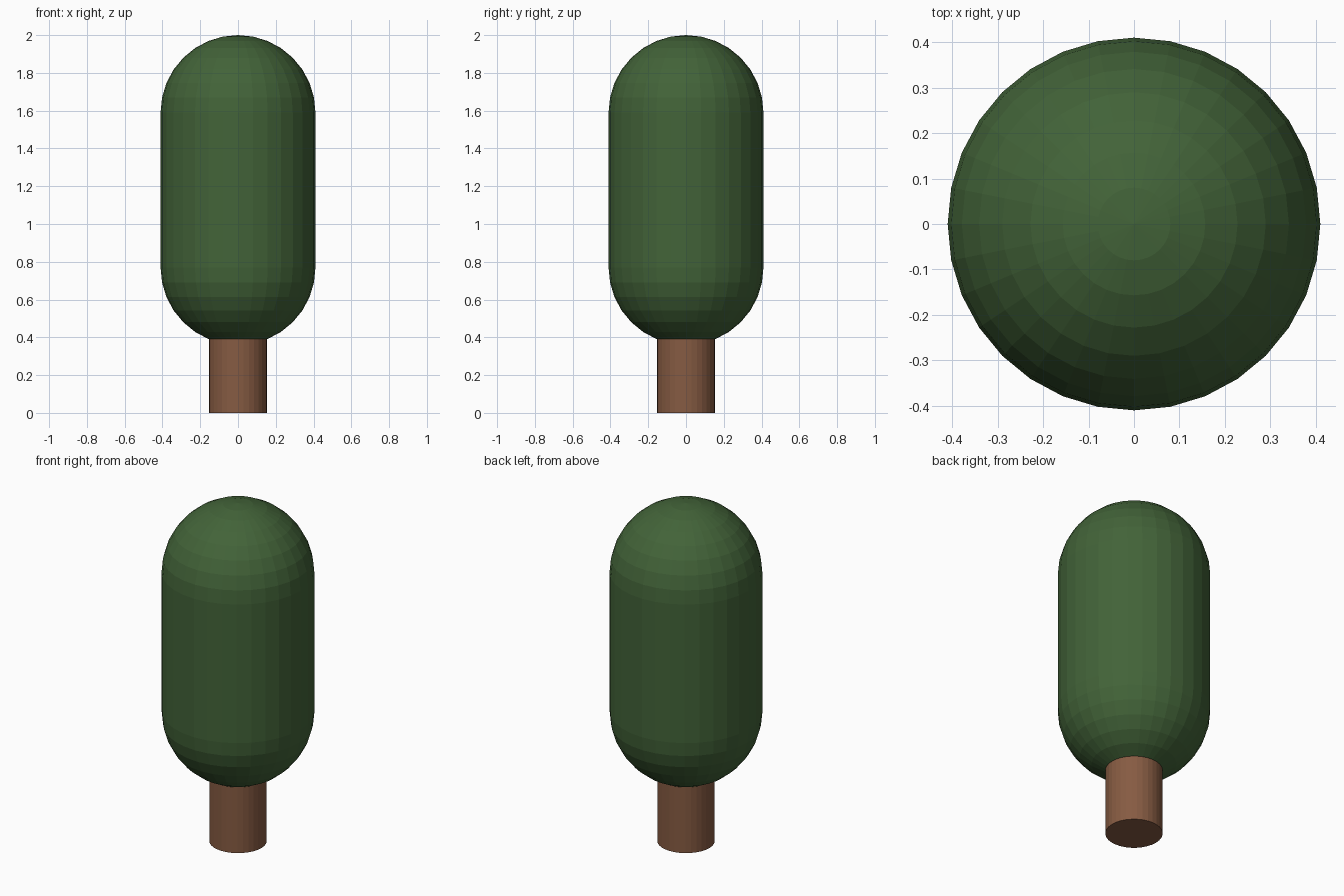
import bpy, bmesh
from math import sin, cos, pi

if "Cube" in bpy.data.objects:
    bpy.data.objects.remove(bpy.data.objects["Cube"])

SIDES = 32


def material(name, color):
    mat = bpy.data.materials.new(name)
    mat.diffuse_color = color
    mat.use_nodes = True
    mat.node_tree.nodes["Principled BSDF"].inputs["Base Color"].default_value = mat.diffuse_color
    return mat


def lathe(name, profile, mat):
    """Revolve (radius, z) points, listed bottom to top, around z; flat faces."""
    bm = bmesh.new()
    rings = []
    for r, z in profile:
        if r < 1e-6:
            rings.append([bm.verts.new((0, 0, z))] * SIDES)
        else:
            rings.append([bm.verts.new((r * cos(2 * pi * i / SIDES),
                                        r * sin(2 * pi * i / SIDES), z))
                          for i in range(SIDES)])
    for low, high in zip(rings, rings[1:]):
        for i in range(SIDES):
            j = (i + 1) % SIDES
            bm.faces.new(dict.fromkeys((low[i], low[j], high[j], high[i])))
    # Cap open ends
    if profile[0][0] > 1e-6:
        bm.faces.new(rings[0][::-1])
    if profile[-1][0] > 1e-6:
        bm.faces.new(rings[-1])
    mesh = bpy.data.meshes.new(name)
    bm.to_mesh(mesh)
    bm.free()
    mesh.materials.append(mat)
    obj = bpy.data.objects.new(name, mesh)
    bpy.context.collection.objects.link(obj)
    return obj


# Capsule-shaped foliage: two 8-ring domes joined by a straight wall
R, LOW, HIGH, STEPS = 0.41, 0.77, 1.59, 8
angles = [pi / 2 * k / STEPS for k in range(STEPS + 1)]
bottom = [(R * sin(a), LOW - R * cos(a)) for a in angles]
top = [(R * cos(a), HIGH + R * sin(a)) for a in angles]
lathe("foliage", bottom + top, material("leaf_green", (0.055, 0.125, 0.04, 1)))

# Trunk
lathe("trunk", [(0.154, 0), (0.154, 0.43)],
      material("bark_brown", (0.24, 0.105, 0.055, 1)))
